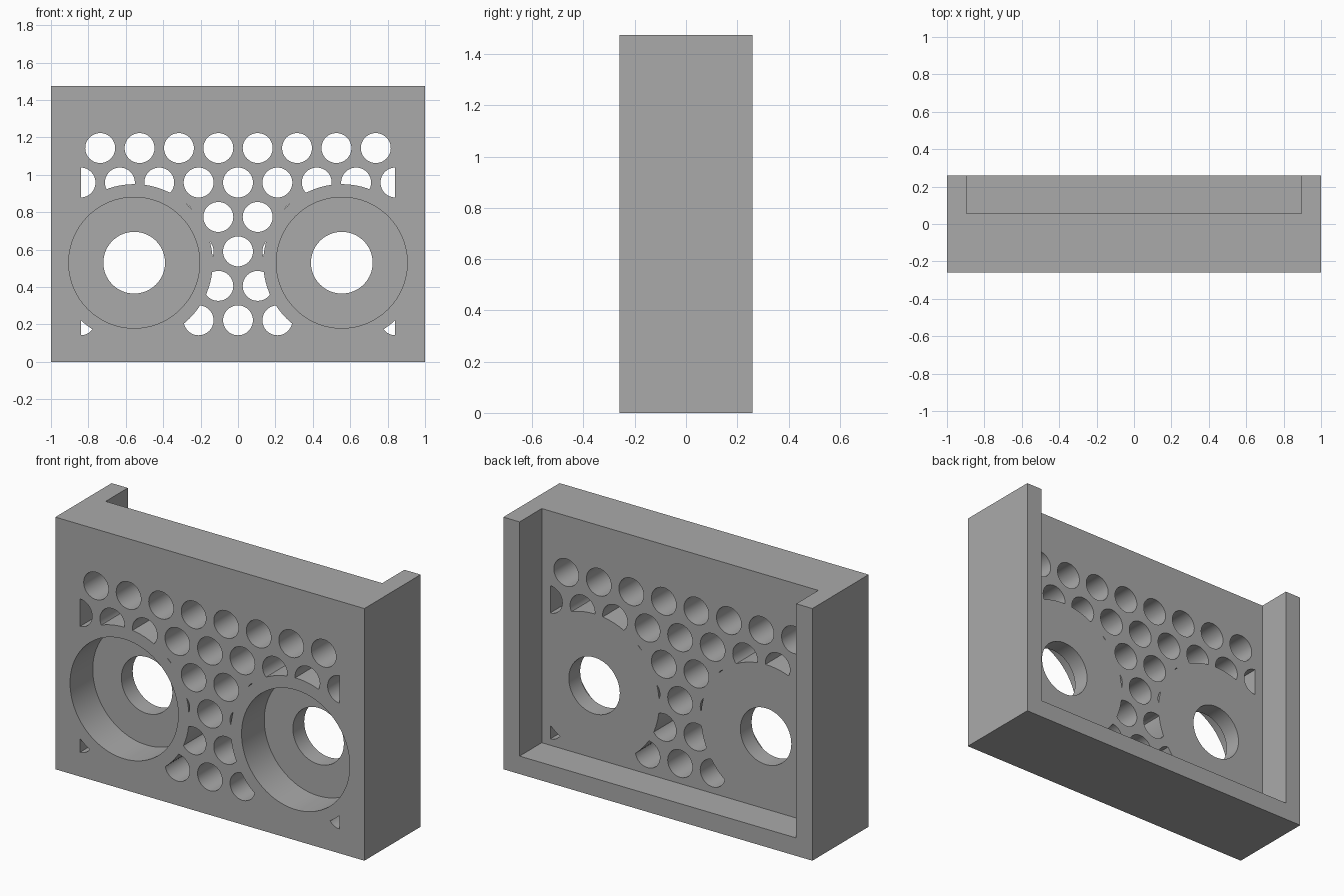
import bpy
from math import pi, radians

if "Cube" in bpy.data.objects:
    bpy.data.objects.remove(bpy.data.objects["Cube"], do_unlink=True)

# Overall sizes
HEIGHT, HALF_DEPTH, WALL = 1.475, 0.26, 0.105
PLATE_BACK, BORE_FLOOR = 0.055, -0.05
BORE_X, BORE_Z = 0.555, 0.53
PITCH_X, PITCH_Z, FIRST_Z = 0.2105, 0.1842, 0.222

grey = bpy.data.materials.new("plain grey")
grey.use_nodes = True
grey.diffuse_color = (0.4, 0.4, 0.4, 1)
grey.node_tree.nodes["Principled BSDF"].inputs["Base Color"].default_value = (0.4, 0.4, 0.4, 1)


def box(name, x0, x1, y0, y1, z0, z1):
    bpy.ops.mesh.primitive_cube_add(size=1, location=((x0 + x1) / 2, (y0 + y1) / 2, (z0 + z1) / 2))
    ob = bpy.context.object
    ob.name = name
    ob.scale = (x1 - x0, y1 - y0, z1 - z0)
    bpy.ops.object.transform_apply(location=True, rotation=True, scale=True)
    return ob


def rod(name, x, z, radius, y0=-0.5, y1=0.5, sides=48):
    """Cylinder lying along y."""
    bpy.ops.mesh.primitive_cylinder_add(vertices=sides, radius=radius, depth=y1 - y0,
                                        location=(x, (y0 + y1) / 2, z), rotation=(pi / 2, 0, 0))
    ob = bpy.context.object
    ob.name = name
    bpy.ops.object.transform_apply(location=True, rotation=True, scale=True)
    return ob


def cut(target, tool, operation="DIFFERENCE"):
    """Apply a boolean and discard the cutter."""
    tool.hide_render = True
    mod = target.modifiers.new("cut", "BOOLEAN")
    mod.operation, mod.solver, mod.object = operation, "EXACT", tool
    bpy.context.view_layer.objects.active = target
    bpy.ops.object.modifier_apply(modifier=mod.name)
    bpy.data.objects.remove(tool, do_unlink=True)


# Housing: a solid block, open pocket at the back and top
body = box("speaker_housing", -1, 1, -HALF_DEPTH, HALF_DEPTH, 0, HEIGHT)
cut(body, box("pocket", WALL - 1, 1 - WALL, PLATE_BACK, 0.5, WALL, 2))

# Staggered grid of vent holes, leaving out those hidden by the solid rings
vents = []
for row in range(6):
    z = FIRST_Z + row * PITCH_Z
    shift = 0.5 * (row % 2)
    for i in range(-4, 5):
        x = (i + shift) * PITCH_X
        reach = ((abs(x) - BORE_X) ** 2 + (z - BORE_Z) ** 2) ** 0.5 + 0.08
        if abs(x) < 0.9 and reach > 0.422:
            vents.append(rod("vent", x, z, 0.08))
bpy.ops.object.select_all(action="DESELECT")
for v in vents:
    v.select_set(True)
bpy.context.view_layer.objects.active = vents[0]
bpy.ops.object.join()
vent = bpy.context.object

# Trim the vents to the grille border and around both rings
cut(vent, box("grille_border", -0.84, 0.84, -0.4, 0.4, 0.1, 1.4), "INTERSECT")
for side in (-1, 1):
    cut(vent, rod("ring", side * BORE_X, BORE_Z, 0.42, -0.6, 0.6, 96))
cut(body, vent)

# Stepped round openings
for side in (-1, 1):
    cut(body, rod("bore", side * BORE_X, BORE_Z, 0.35, -0.5, BORE_FLOOR, 96))
    cut(body, rod("opening", side * BORE_X, BORE_Z, 0.165, sides=64))

body.data.materials.clear()
body.data.materials.append(grey)
bpy.ops.object.select_all(action="DESELECT")
body.select_set(True)
bpy.context.view_layer.objects.active = body
bpy.ops.object.shade_smooth_by_angle(angle=radians(30))
